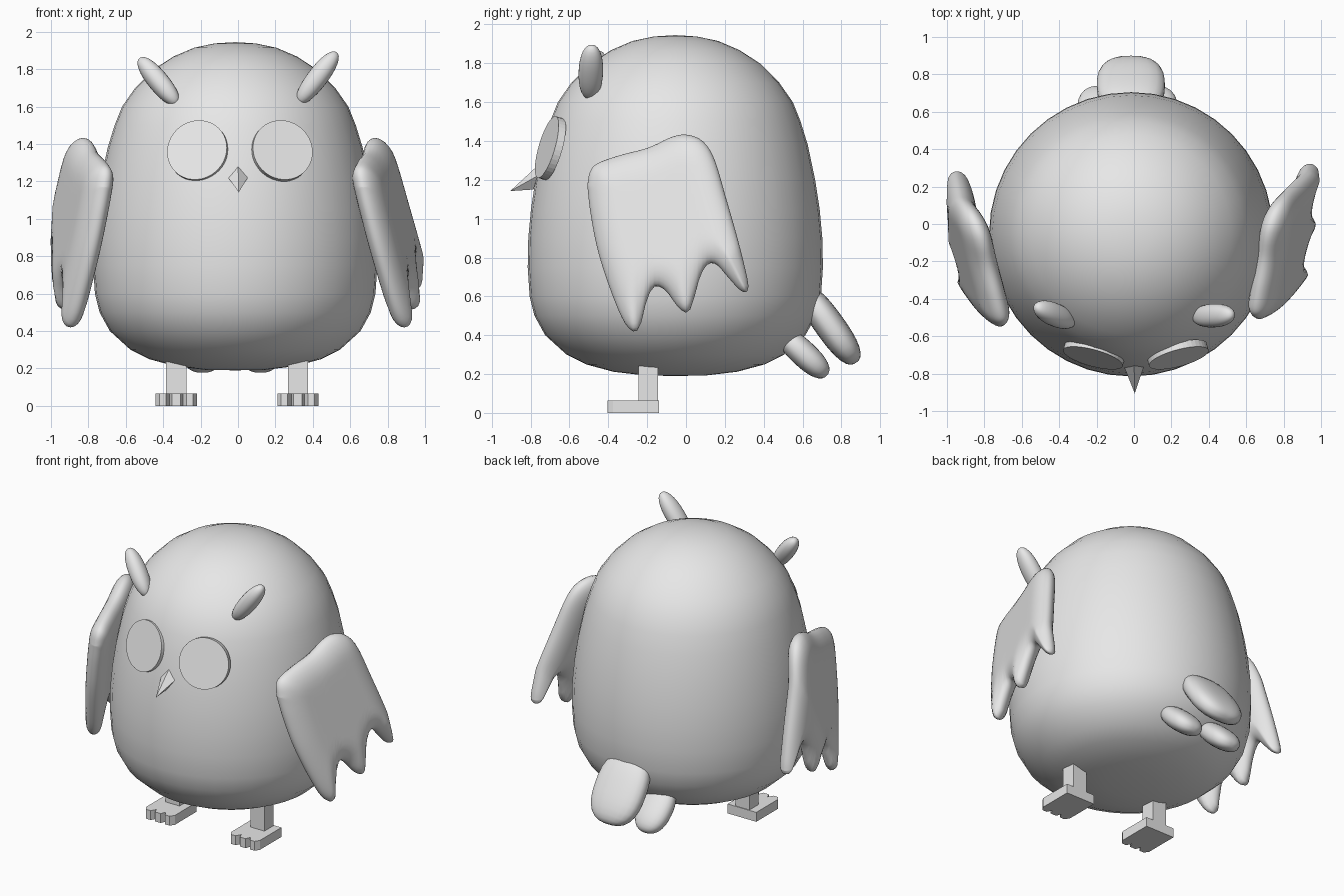
import bpy, bmesh, math
from mathutils import Vector, Matrix

if "Cube" in bpy.data.objects:
    bpy.data.objects.remove(bpy.data.objects["Cube"])

grey = bpy.data.materials.new("light_grey")
grey.diffuse_color = (0.8, 0.8, 0.8, 1)
grey.use_nodes = True
grey.node_tree.nodes["Principled BSDF"].inputs["Base Color"].default_value = grey.diffuse_color


def finish(name, bm, smooth):
    bmesh.ops.recalc_face_normals(bm, faces=bm.faces[:])
    for f in bm.faces:
        f.smooth = smooth
    me = bpy.data.meshes.new(name)
    bm.to_mesh(me)
    bm.free()
    me.materials.append(grey)
    ob = bpy.data.objects.new(name, me)
    bpy.context.collection.objects.link(ob)
    return ob


def frame(direction, side):
    """Rotation with local z along direction and local x near side."""
    z = Vector(direction).normalized()
    y = z.cross(Vector(side)).normalized()
    x = y.cross(z)
    return Matrix((x, y, z)).transposed().to_4x4()


def spline(pts, steps=5):
    """Smooth open curve through 2D points."""
    p = [Vector(q) for q in pts]
    p = [2 * p[0] - p[1]] + p + [2 * p[-1] - p[-2]]
    out = []
    for i in range(1, len(p) - 2):
        a, b, c, d = p[i - 1:i + 3]
        for k in range(steps):
            t = k / steps
            out.append(0.5 * (2 * b + (c - a) * t + (2 * a - 5 * b + 4 * c - d) * t * t
                              + (3 * b - a - 3 * c + d) * t ** 3))
    return out + [p[-2]]


def feather(name, loc, direction, size, boxy=2.4):
    """Rounded lozenge; size is half width, half thickness, half length."""
    bm = bmesh.new()
    bmesh.ops.create_uvsphere(bm, u_segments=24, v_segments=16, radius=1)
    for v in bm.verts:
        v.co /= sum(abs(c) ** boxy for c in v.co) ** (1 / boxy)
        v.co = Vector(c * s for c, s in zip(v.co, size))
    bm.transform(Matrix.Translation(loc) @ frame(direction, (1, 0, 0)))
    return finish(name, bm, True)


def prism(name, outline, z0, z1):
    bm = bmesh.new()
    base = bm.faces.new([bm.verts.new((x, y, z0)) for x, y in outline])
    top = bmesh.ops.extrude_face_region(bm, geom=[base])["geom"]
    bmesh.ops.translate(bm, vec=(0, 0, z1 - z0),
                        verts=[g for g in top if isinstance(g, bmesh.types.BMVert)])
    return finish(name, bm, False)


# Body: turned profile (radius, height)
profile = [(0, .19), (.16, .193), (.32, .212), (.46, .25), (.56, .30), (.67, .40),
           (.725, .5), (.75, .6), (.76, .75), (.757, .9), (.743, 1.05), (.72, 1.2),
           (.682, 1.38), (.645, 1.5), (.605, 1.6), (.535, 1.7), (.435, 1.8),
           (.33, 1.868), (.22, 1.915), (.11, 1.938), (0, 1.945)]
bm = bmesh.new()
vs = [bm.verts.new((r - .015, -.055, z)) for r, z in profile]
es = [bm.edges.new(e) for e in zip(vs, vs[1:])]
bmesh.ops.spin(bm, geom=vs + es, cent=(-.015, -.055, 0), axis=(0, 0, 1),
               angle=2 * math.pi, steps=40)
bmesh.ops.remove_doubles(bm, verts=bm.verts[:], dist=1e-4)
finish("body", bm, True)

# Eyes: thin discs lying on the face
for s, side in ((-1, "left"), (1, "right")):
    n = Vector((s * .25, -.92, .27)).normalized()
    bm = bmesh.new()
    bmesh.ops.create_cone(bm, cap_ends=True, segments=40, radius1=.165,
                          radius2=.165, depth=.04)
    c = Vector((.01 + s * .228, -.711, 1.367)) - n * .014
    bm.transform(Matrix.Translation(c) @ frame(n, (1, 0, 0)))
    finish(side + "_eye", bm, False)

# Beak: four-sided spike
bm = bmesh.new()
base = [bm.verts.new(c) for c in ((0, -.74, 1.295), (.052, -.765, 1.22),
                                  (.003, -.785, 1.15), (-.052, -.765, 1.22))]
tip = bm.verts.new((.004, -.905, 1.142))
bm.faces.new(base)
for i in range(4):
    bm.faces.new((base[i], base[(i + 1) % 4], tip))
finish("beak", bm, False)

# Ear tufts
feather("left_ear", (-.425, -.485, 1.735), (-.095, .04, .115), (.055, .062, .165), 2.2)
feather("right_ear", (.425, -.49, 1.755), (.095, .005, .125), (.055, .063, .17), 2.2)

# Tail: one big feather over two small ones
feather("tail_top", (-.017, .74, .45), (0, .58, -.81), (.182, .078, .235), 2.6)
for x, side in ((-.19, "left"), (.12, "right")):
    feather("tail_" + side, (x, .605, .305), (0, .73, -.68), (.115, .068, .165))

# Wings: padded sheets between an upper edge and a feathered lower edge (y, z)
upper = spline([(-.513, 1.17), (-.50, 1.24), (-.46, 1.285), (-.35, 1.325), (-.2, 1.365),
                (-.08, 1.42), (0, 1.432), (.08, 1.40), (.14, 1.31), (.2, 1.11),
                (.26, .9), (.305, .72), (.317, .65)])
lower = spline([(-.513, 1.17), (-.497, 1.03), (-.46, .84), (-.4, .65), (-.33, .48),
                (-.275, .418), (-.24, .45), (-.21, .57), (-.17, .65), (-.11, .63),
                (-.05, .55), (0, .515), (.03, .565), (.06, .68), (.1, .76), (.15, .765),
                (.21, .70), (.27, .635), (.305, .622), (.317, .65)])


def height(curve, y):
    for a, b in zip(curve, curve[1:]):
        if a.x <= y <= b.x:
            return a.y + (b.y - a.y) * (y - a.x) / max(b.x - a.x, 1e-9)
    return curve[-1].y


def edge_distance(p):
    best = 9
    for curve in (upper, lower):
        for a, b in zip(curve, curve[1:]):
            d = b - a
            t = max(0, min(1, (p - a).dot(d) / max(d.length_squared, 1e-12)))
            best = min(best, (p - a - d * t).length)
    return best


COLS, ROWS, PAD, ROUND = 56, 22, .078, .14
sheet = []
y0, y1 = upper[0].x, upper[-1].x
for i in range(COLS + 1):
    y = y0 + (y1 - y0) * (1 - math.cos(math.pi * i / COLS)) / 2
    lo, hi = height(lower, y), height(upper, y)
    col = []
    for j in range(ROWS + 1):
        z = lo + (hi - lo) * (1 - math.cos(math.pi * j / ROWS)) / 2
        rim = i in (0, COLS) or j in (0, ROWS)
        d = 0 if rim else min(1, edge_distance(Vector((y, z))) / ROUND)
        col.append((y, z, PAD * math.sqrt(max(0, 1 - (1 - d) ** 2))))
    sheet.append(col)


def wing(name, s, a, b, c, limit, dy):
    """Middle surface x = a + b*y + c*z, eased off near the limit."""
    bm = bmesh.new()
    for face in (-1, 1):
        grid = []
        for col in sheet:
            row = []
            for y, z, h in col:
                x = a + b * y + c * z
                if x > limit:
                    x = limit + (x - limit) * .25
                row.append(bm.verts.new((s * (x + face * h), y + dy, z)))
            grid.append(row)
        for i in range(COLS):
            for j in range(ROWS):
                bm.faces.new((grid[i][j], grid[i + 1][j], grid[i + 1][j + 1], grid[i][j + 1]))
    bmesh.ops.remove_doubles(bm, verts=bm.verts[:], dist=1e-4)
    finish(name, bm, True)


wing("right_wing", 1, 1.045, .24, -.215, .925, .005)
wing("left_wing", -1, 1.04, .30, -.145, .915, -.035)

# Legs and three-toed feet
foot = [(-.11, -.14), (-.11, -.375), (-.09, -.405), (-.055, -.405), (-.035, -.37),
        (-.022, -.405), (.022, -.405), (.035, -.37), (.055, -.405), (.09, -.405),
        (.11, -.375), (.11, -.14)]
leg = [(-.054, -.245), (.054, -.245), (.054, -.145), (-.054, -.145)]
for cx, side in ((-.33, "left"), (.32, "right")):
    prism(side + "_foot", [(cx + x, y) for x, y in foot], 0, .065)
    prism(side + "_leg", [(cx + x, y) for x, y in leg], .06, .25)
